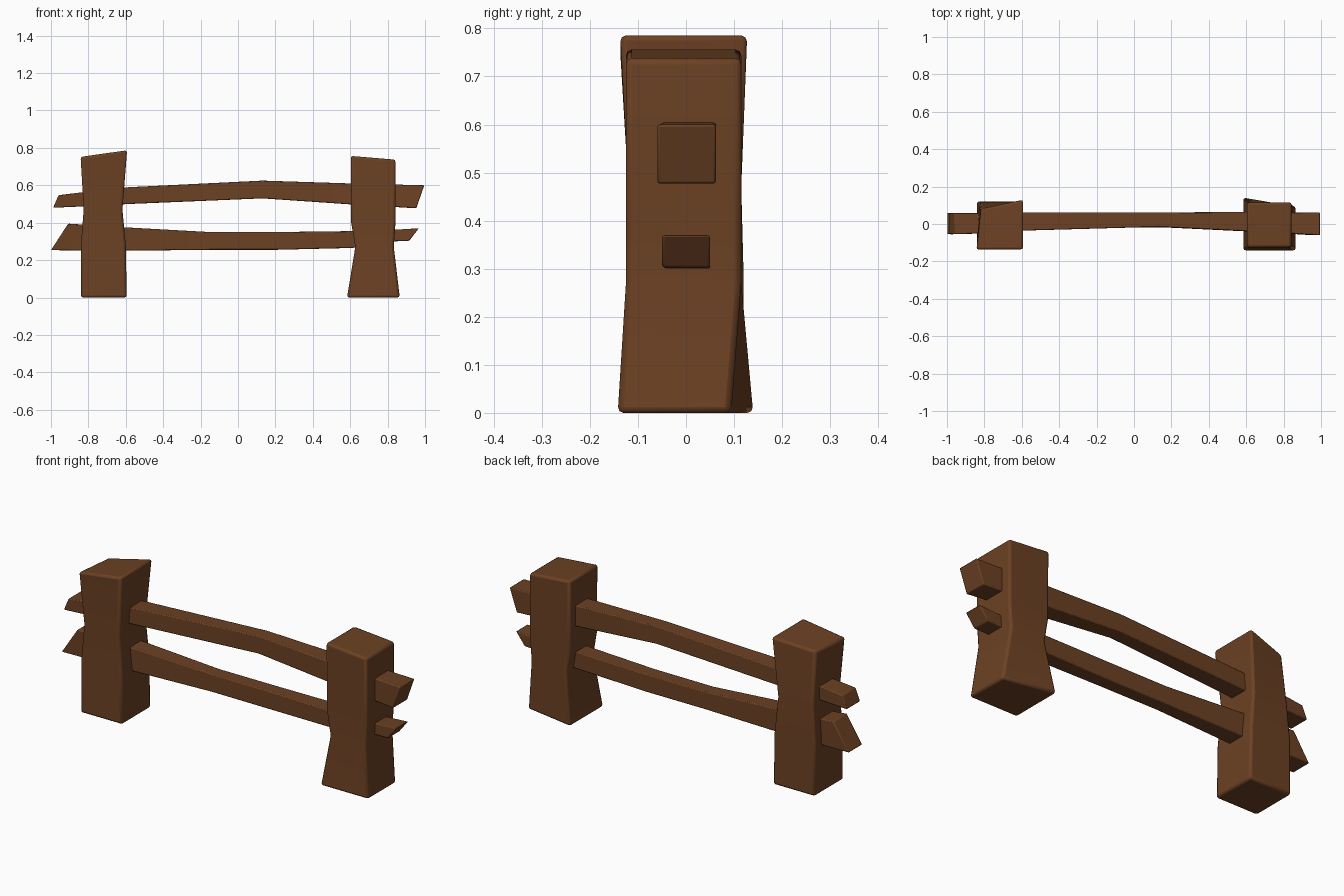
import bpy, bmesh, math

# Remove the default object
default_cube = bpy.data.objects.get("Cube")
if default_cube:
    bpy.data.objects.remove(default_cube, do_unlink=True)

# Single wood colour
wood = bpy.data.materials.new("brown wood")
wood.use_nodes = True
wood_colour = (0.150, 0.053, 0.017, 1)
wood.diffuse_color = wood_colour
shader = next(n for n in wood.node_tree.nodes if n.type == 'BSDF_PRINCIPLED')
shader.inputs["Base Color"].default_value = wood_colour
shader.inputs["Roughness"].default_value = 0.9


def loft(name, rings, bevel_width):
    """Skin a beam through four-cornered rings and soften its edges."""
    bm = bmesh.new()
    loops = [[bm.verts.new(point) for point in ring] for ring in rings]
    for lower, upper in zip(loops, loops[1:]):
        for i in range(4):
            j = (i + 1) % 4
            bm.faces.new((lower[i], lower[j], upper[j], upper[i]))
    bm.faces.new(loops[0][::-1])
    bm.faces.new(loops[-1])
    bmesh.ops.recalc_face_normals(bm, faces=bm.faces)
    mesh = bpy.data.meshes.new(name)
    bm.to_mesh(mesh)
    bm.free()
    mesh.materials.append(wood)
    obj = bpy.data.objects.new(name, mesh)
    bpy.context.collection.objects.link(obj)

    # Rounded corners, with the broad faces kept flat
    bevel = obj.modifiers.new("worn edges", 'BEVEL')
    bevel.width = bevel_width
    bevel.segments = 2
    bevel.limit_method = 'ANGLE'
    bevel.angle_limit = math.radians(40)
    bpy.ops.object.select_all(action='DESELECT')
    bpy.context.view_layer.objects.active = obj
    obj.select_set(True)
    bpy.ops.object.shade_smooth_by_angle(angle=math.radians(35))
    return obj


def post_ring(x0, x1, y0, y1, z, tilt=0, back_left=(0, 0), back_right=(0, 0)):
    """Level or tilted post section; the back corners can be pulled askew."""
    return [(x0, y0, z), (x1, y0, z + tilt),
            (x1 + back_right[0], y1 + back_right[1], z + tilt),
            (x0 + back_left[0], y1 + back_left[1], z)]


def rail_ring(x_low, x_high, z0, z1, y0, y1):
    """Upright rail section; differing x values give a slanted cut."""
    return [(x_low, y0, z0), (x_low, y1, z0), (x_high, y1, z1), (x_high, y0, z1)]


# Posts with a pinched waist and sloping top
loft("right_post", [
    post_ring(-.84, -.595, -.125, .12, 0),
    post_ring(-.84, -.6, -.125, .12, .28),
    post_ring(-.825, -.618, -.12, .115, .47),
    post_ring(-.843, -.593, -.137, .13, .752, .035, back_left=(.025, -.05)),
], .012)
loft("left_post", [
    post_ring(.583, .865, -.142, .142, 0, back_right=(0, -.05)),
    post_ring(.627, .833, -.125, .115, .27),
    post_ring(.605, .842, -.125, .115, .4),
    post_ring(.603, .842, -.125, .115, .757, -.02),
], .012)

# Bowed rails with slanted ends
loft("upper_rail", [
    rail_ring(-.988, -.96, .48, .547, -.055, .06),
    rail_ring(-.83, -.83, .487, .563, -.05, .06),
    rail_ring(-.58, -.58, .5, .59, -.035, .062),
    rail_ring(.13, .13, .53, .625, -.015, .062),
    rail_ring(.6, .6, .498, .61, -.038, .064),
    rail_ring(.953, .996, .477, .6, -.06, .062),
], .005)
loft("lower_rail", [
    rail_ring(-1, -.908, .253, .395, -.055, .06),
    rail_ring(-.6, -.6, .25, .375, -.035, .06),
    rail_ring(-.15, -.15, .255, .35, -.018, .055),
    rail_ring(.2, .2, .255, .35, -.02, .055),
    rail_ring(.61, .61, .265, .355, -.04, .05),
    rail_ring(.83, .83, .3, .362, -.045, .05),
    rail_ring(.915, .967, .303, .37, -.05, .05),
], .005)
